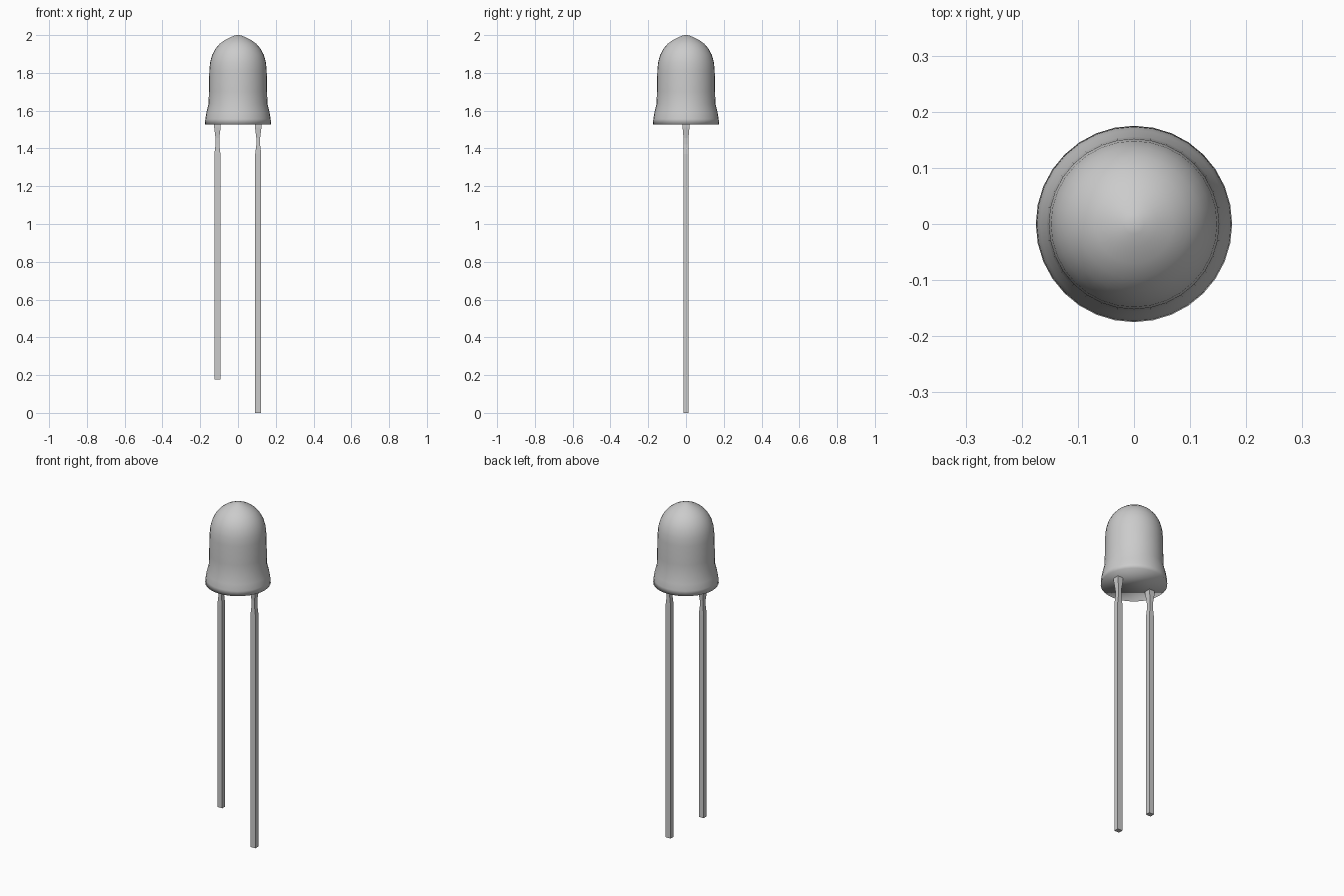
import bpy, bmesh
from math import cos, sin, tau

if "Cube" in bpy.data.objects:
    bpy.data.objects.remove(bpy.data.objects["Cube"])


def make_object(name, bm, smooth):
    bmesh.ops.recalc_face_normals(bm, faces=bm.faces[:])
    for f in bm.faces:
        f.smooth = smooth
    mesh = bpy.data.meshes.new(name)
    bm.to_mesh(mesh)
    bm.free()
    obj = bpy.data.objects.new(name, mesh)
    bpy.context.collection.objects.link(obj)
    return obj


def loft(name, rings, smooth):
    """Bridge a stack of closed rings and cap both ends."""
    bm = bmesh.new()
    loops = [[bm.verts.new(p) for p in ring] for ring in rings]
    n = len(loops[0])
    for a, b in zip(loops, loops[1:]):
        for i in range(n):
            j = (i + 1) % n
            bm.faces.new((a[i], a[j], b[j], b[i]))
    bm.faces.new(loops[0][::-1])
    bm.faces.new(loops[-1])
    return make_object(name, bm, smooth)


def circle(r, z, n=32):
    return [(r * cos(tau * i / n), r * sin(tau * i / n), z) for i in range(n)]


def rect(x, hx, hy, z):
    return [(x - hx, -hy, z), (x + hx, -hy, z), (x + hx, hy, z), (x - hx, hy, z)]


# Bulb: flared base rim, straight wall and slightly pointed dome
profile = [(0.175, 1.528), (0.173, 1.556), (0.167, 1.592), (0.156, 1.635),
           (0.154, 1.70), (0.152, 1.81), (0.148, 1.855), (0.137, 1.895),
           (0.120, 1.927), (0.097, 1.954), (0.070, 1.974), (0.042, 1.988),
           (0.018, 1.998), (0.006, 2.0)]
loft("bulb", [circle(r, z) for r, z in profile], True)

# Leads: square wire, pinched just below the bulb, one shorter than the other
for name, x, bottom in (("short_lead", -0.109, 0.178), ("long_lead", 0.107, 0.0)):
    sections = [(0.016, 0.014, bottom), (0.016, 0.014, 1.37),
                (0.010, 0.013, 1.42), (0.010, 0.013, 1.455),
                (0.017, 0.018, 1.51), (0.018, 0.018, 1.535)]
    loft(name, [rect(x, hx, hy, z) for hx, hy, z in sections], False)
